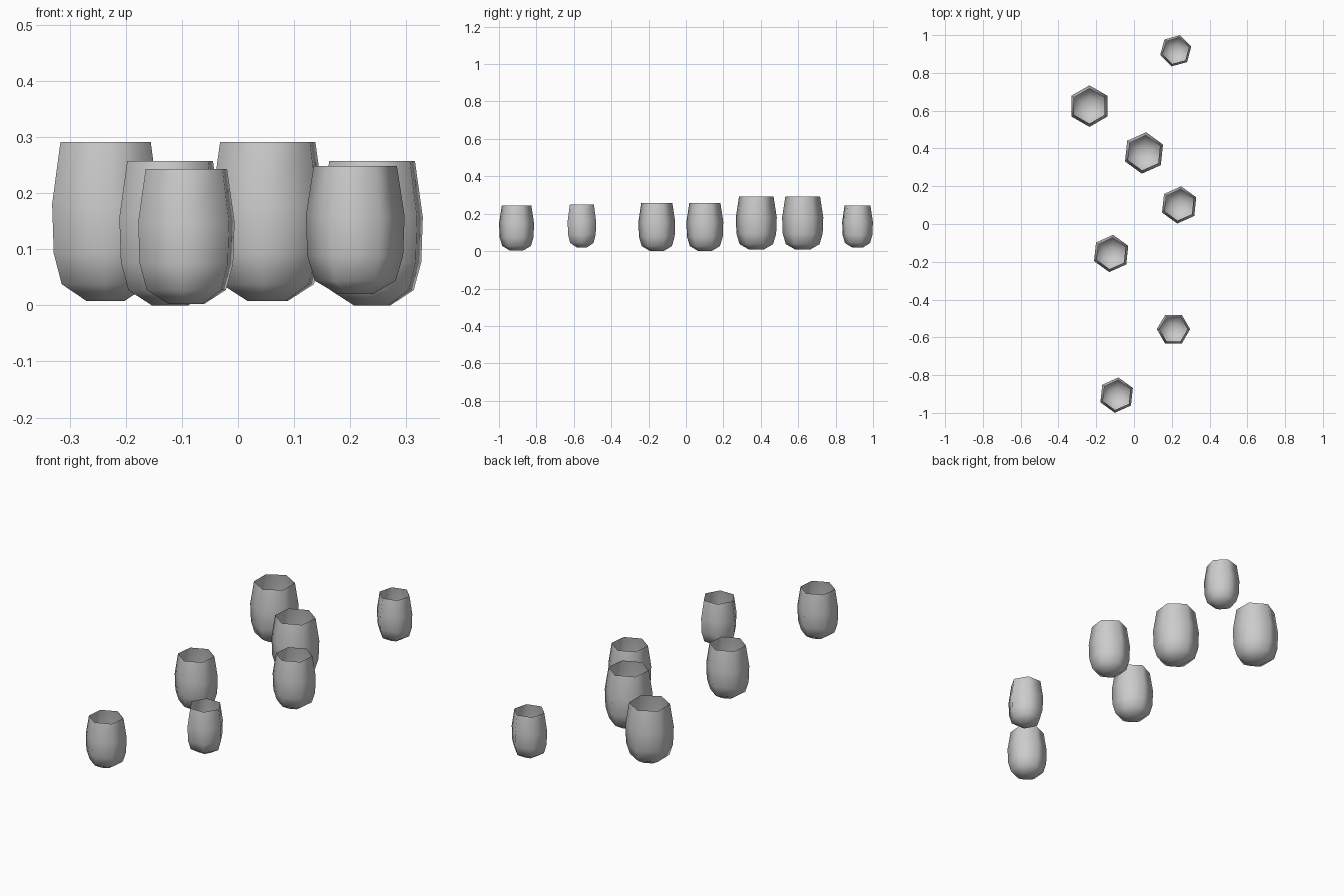
import bpy, bmesh, math

if "Cube" in bpy.data.objects:
    bpy.data.objects.remove(bpy.data.objects["Cube"])

# Barrel-shaped profile: (radius fraction, height fraction)
PROFILE = [(0.36, 0.0), (0.82, 0.105), (0.97, 0.30), (1.0, 0.61), (0.845, 1.0)]
SIDES = 6

# x, y, bottom z, top z, largest radius, angle of one corner in degrees
CUPS = [
    (-0.236, 0.624, 0.008, 0.291, 0.110, 90),
    (0.053, 0.376, 0.008, 0.291, 0.110, 84),
    (0.239, 0.101, 0.0, 0.257, 0.099, 84),
    (-0.121, -0.156, 0.0, 0.257, 0.099, 84),
    (0.209, -0.557, 0.020, 0.248, 0.088, 0),
    (-0.092, -0.906, 0.002, 0.243, 0.094, 84),
    (0.221, 0.917, 0.020, 0.243, 0.085, 75),
]


def make_cup(name, x, y, z0, z1, radius, angle):
    """Open thin-walled hexagonal cup with a flat closed base."""
    bm = bmesh.new()
    rings = []
    for r, h in PROFILE:
        ring = []
        for i in range(SIDES):
            a = math.radians(angle) + math.tau * i / SIDES
            ring.append(bm.verts.new((r * radius * math.cos(a),
                                      r * radius * math.sin(a),
                                      h * (z1 - z0))))
        rings.append(ring)
    # side walls
    for low, high in zip(rings, rings[1:]):
        for i in range(SIDES):
            j = (i + 1) % SIDES
            bm.faces.new((low[i], low[j], high[j], high[i]))
    # base
    bm.faces.new(rings[0][::-1])
    for f in bm.faces:
        f.smooth = True
    mesh = bpy.data.meshes.new(name)
    bm.to_mesh(mesh)
    bm.free()
    obj = bpy.data.objects.new(name, mesh)
    obj.location = (x, y, z0)
    bpy.context.collection.objects.link(obj)


for n, cup in enumerate(CUPS, 1):
    make_cup(f"cup_{n}", *cup)
